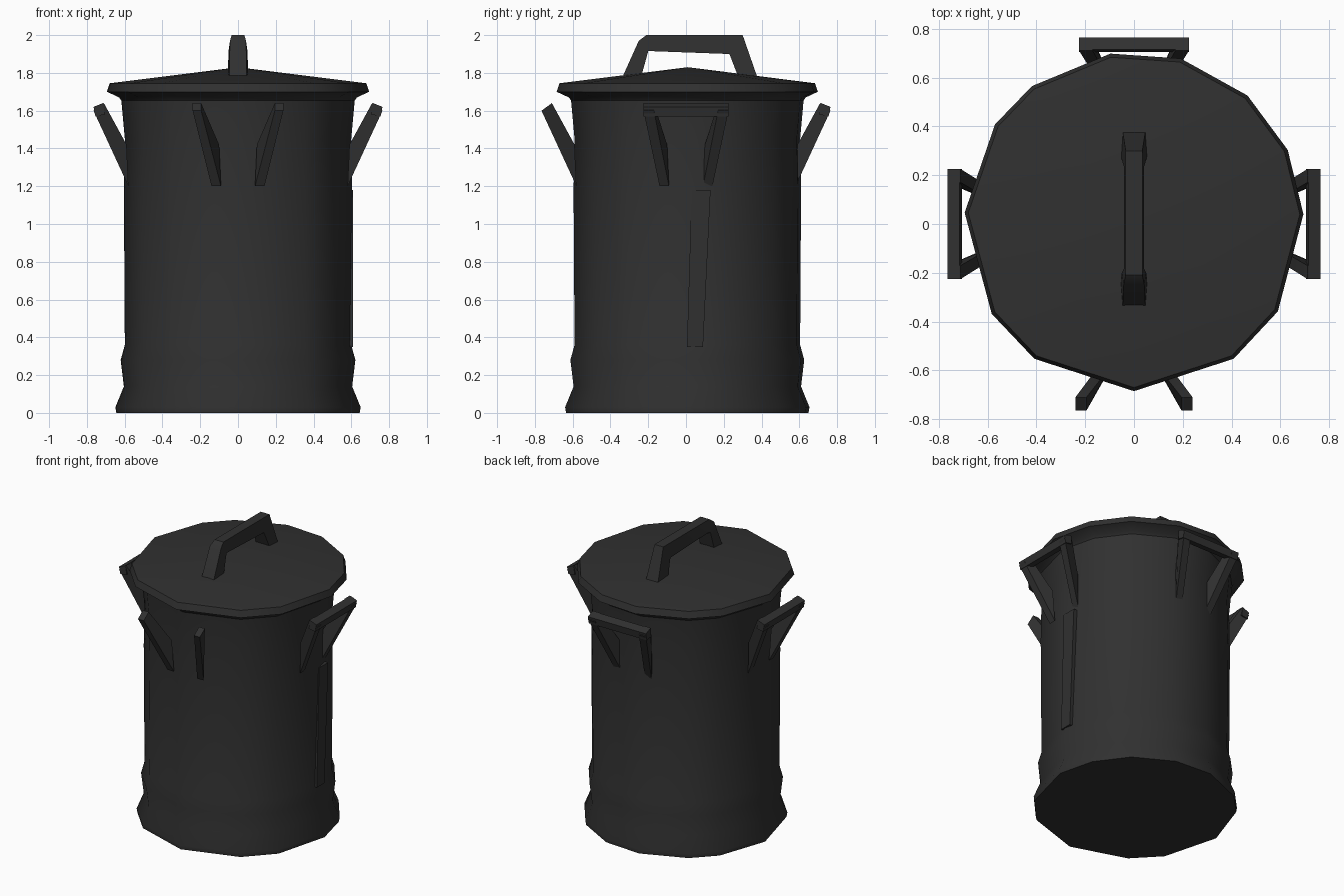
import bpy, bmesh, math
from mathutils import Vector

if "Cube" in bpy.data.objects:
    bpy.data.objects.remove(bpy.data.objects["Cube"])

mat = bpy.data.materials.new("charcoal")
mat.diffuse_color = (0.03, 0.03, 0.03, 1)
mat.use_nodes = True
mat.node_tree.nodes["Principled BSDF"].inputs["Base Color"].default_value = mat.diffuse_color

# slightly uneven facet directions shared by can and lid
ANGLES = [-90, -54, -32, 2.5, 25, 48, 74, 98, 127, 145, 177, 213, 234]
OFF_Y = 0.01


def finish(name, bm, angle):
    bmesh.ops.recalc_face_normals(bm, faces=bm.faces)
    me = bpy.data.meshes.new(name)
    bm.to_mesh(me)
    bm.free()
    ob = bpy.data.objects.new(name, me)
    bpy.context.collection.objects.link(ob)
    me.materials.append(mat)
    bpy.ops.object.select_all(action='DESELECT')
    ob.select_set(True)
    bpy.context.view_layer.objects.active = ob
    bpy.ops.object.shade_smooth_by_angle(angle=math.radians(angle))
    return ob


def lathe(name, profile, tip=None):
    """Revolve (radius, z) pairs; the bottom is capped, the top ends in a tip."""
    bm = bmesh.new()
    rings = []
    for r, z in profile:
        rings.append([bm.verts.new((r * math.cos(math.radians(a)),
                                    OFF_Y + r * math.sin(math.radians(a)), z))
                      for a in ANGLES])
    n = len(ANGLES)
    for lo, hi in zip(rings, rings[1:]):
        for i in range(n):
            j = (i + 1) % n
            bm.faces.new((lo[i], lo[j], hi[j], hi[i]))
    bm.faces.new(rings[0][::-1])
    if tip is None:
        bm.faces.new(rings[-1])
    else:
        top = bm.verts.new((0, OFF_Y, tip))
        for i in range(n):
            bm.faces.new((rings[-1][i], rings[-1][(i + 1) % n], top))
    return finish(name, bm, 50)


def prism(bm, sections):
    """Skin a chain of four-point sections and cap both ends."""
    rings = [[bm.verts.new(p) for p in s] for s in sections]
    for a, b in zip(rings, rings[1:]):
        for i in range(4):
            j = (i + 1) % 4
            bm.faces.new((a[i], a[j], b[j], b[i]))
    bm.faces.new(rings[0][::-1])
    bm.faces.new(rings[-1])


# can body with flared foot and neck
lathe("can_body", [(0.645, 0), (0.65, 0.03), (0.605, 0.14), (0.622, 0.28),
                   (0.6, 0.36), (0.605, 1.18), (0.60, 1.45), (0.62, 1.67)])

# lid with a thick rim and shallow cone top
lathe("lid", [(0.61, 1.64), (0.63, 1.67), (0.695, 1.70), (0.68, 1.745)], 1.83)

# lid handle: tapered arch along y
bm = bmesh.new()
arch = [((-0.34, 1.77), (-0.24, 1.77), 0.055), ((-0.25, 1.97), (-0.20, 1.915), 0.05),
        ((-0.21, 2.0), (-0.18, 1.915), 0.04), ((0.30, 2.0), (0.23, 1.90), 0.04),
        ((0.38, 1.77), (0.28, 1.77), 0.055)]
prism(bm, [[(-w * 0.85, *o), (w * 0.85, *o), (w, *i), (-w, *i)] for o, i, w in arch])
finish("lid_handle", bm, 30)


def side_handle(name, turn, bar=True):
    """Two flared struts on the wall, optionally joined by a grip bar."""
    t = math.radians(turn)
    u = Vector((math.cos(t), math.sin(t), 0))
    v = Vector((-u.y, u.x, 0))

    def P(r, s, z):
        return u * r + v * s + Vector((0, 0, z))

    bm = bmesh.new()
    for s in (-1, 1):
        a, b = (0.17, 0.225) if bar else (0.195, 0.24)
        prism(bm, [[P(0.58, s * 0.09, 1.20), P(0.58, s * 0.14, 1.20),
                    P(0.59, s * 0.15, 1.42), P(0.59, s * 0.10, 1.42)],
                   [P(0.765, s * a, 1.60), P(0.765, s * b, 1.60),
                    P(0.71, s * b, 1.64), P(0.71, s * a, 1.64)]])
    if bar:
        prism(bm, [[P(0.705, s, 1.58), P(0.755, s, 1.57),
                    P(0.765, s, 1.62), P(0.715, s, 1.64)] for s in (-0.225, 0.225)])
    finish(name, bm, 30)


# grips on three sides; the front one has lost its bar
side_handle("right_handle", 0)
side_handle("back_handle", 90)
side_handle("left_handle", 180)
side_handle("front_handle_stubs", -90, bar=False)

# narrow strip down the right wall
bm = bmesh.new()
prism(bm, [[(0.57, a, z), (0.608, a, z), (0.608, b, z), (0.57, b, z)]
           for a, b, z in ((0.005, 0.09, 0.35), (0.03, 0.13, 1.18))])
finish("wall_strip", bm, 30)
